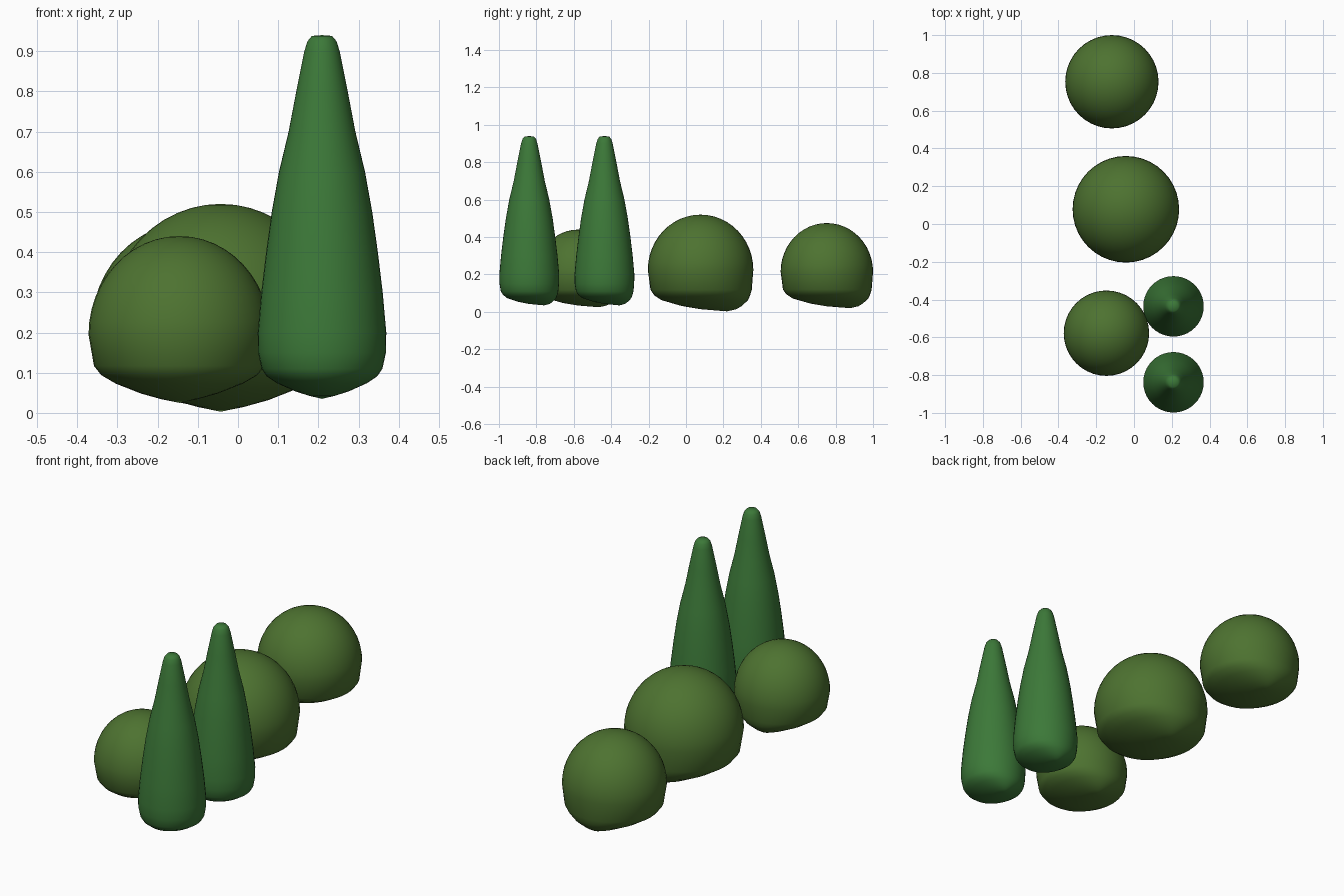
import bpy, bmesh
from math import sin, cos, pi, sqrt

if "Cube" in bpy.data.objects:
    bpy.data.objects.remove(bpy.data.objects["Cube"])

SEG = 40


def material(name, col):
    m = bpy.data.materials.new(name)
    m.diffuse_color = (*col, 1)
    m.use_nodes = True
    m.node_tree.nodes["Principled BSDF"].inputs["Base Color"].default_value = m.diffuse_color
    return m


bush_green = material("bush_green", (0.075, 0.17, 0.03))
tree_green = material("tree_green", (0.045, 0.19, 0.04))

# Lopsided underside: (height factor, x radius, y radius, y shift), in units of the plant radius
UNDERSIDE = [(0.10, 0.20, 0.34, 0.34), (0.25, 0.42, 0.57, 0.21),
             (0.52, 0.70, 0.82, 0.08), (0.75, 0.86, 0.91, 0.03), (1.0, 0.94, 0.96, 0.01)]


def plant(name, x, y, radius, z0, lift, upper, top, mat):
    """Loft elliptical rings: shifted underside rings, then round upper (radius, z) rings."""
    rings = [(z0 + h * lift, rx * radius, ry * radius, dy * radius)
             for h, rx, ry, dy in UNDERSIDE]
    rings += [(z, r, r, 0) for r, z in upper]
    bm = bmesh.new()
    loops = [[bm.verts.new((rx * cos(2 * pi * i / SEG), dy + ry * sin(2 * pi * i / SEG), z))
              for i in range(SEG)] for z, rx, ry, dy in rings]
    low = bm.verts.new((0, 0.5 * radius, z0))
    high = bm.verts.new((0, 0, top))
    for i in range(SEG):
        j = (i + 1) % SEG
        bm.faces.new((low, loops[0][j], loops[0][i]))
        bm.faces.new((high, loops[-1][i], loops[-1][j]))
        for a, b in zip(loops, loops[1:]):
            bm.faces.new((a[i], a[j], b[j], b[i]))
    for f in bm.faces:
        f.smooth = True
    me = bpy.data.meshes.new(name)
    bm.to_mesh(me)
    bm.free()
    me.materials.append(mat)
    ob = bpy.data.objects.new(name, me)
    ob.location = (x, y, 0)
    bpy.context.collection.objects.link(ob)


# Round bushes: domed upper half
def bush(name, x, y, radius, z0, top, widest, lift):
    dome = [(radius * cos(a * pi / 24), widest + (top - widest) * sin(a * pi / 24))
            for a in range(12)]
    plant(name, x, y, radius, z0, lift, dome, top, bush_green)


bush("middle_bush", -0.043, 0.078, 0.282, 0.003, 0.52, 0.225, 0.115)
bush("front_bush", -0.146, -0.578, 0.226, 0.025, 0.44, 0.195, 0.092)
bush("back_bush", -0.117, 0.753, 0.247, 0.02, 0.475, 0.215, 0.10)

# Tall conical trees
CONE = [(0.159, 0.15), (0.160, 0.20), (0.151, 0.30), (0.139, 0.40), (0.125, 0.50),
        (0.107, 0.60), (0.083, 0.70), (0.064, 0.80), (0.044, 0.90), (0.036, 0.925), (0.025, 0.938)]
for name, y in (("front_cone_tree", -0.838), ("rear_cone_tree", -0.436)):
    plant(name, 0.209, y, 0.16, 0.035, 0.075, CONE, 0.94, tree_green)
